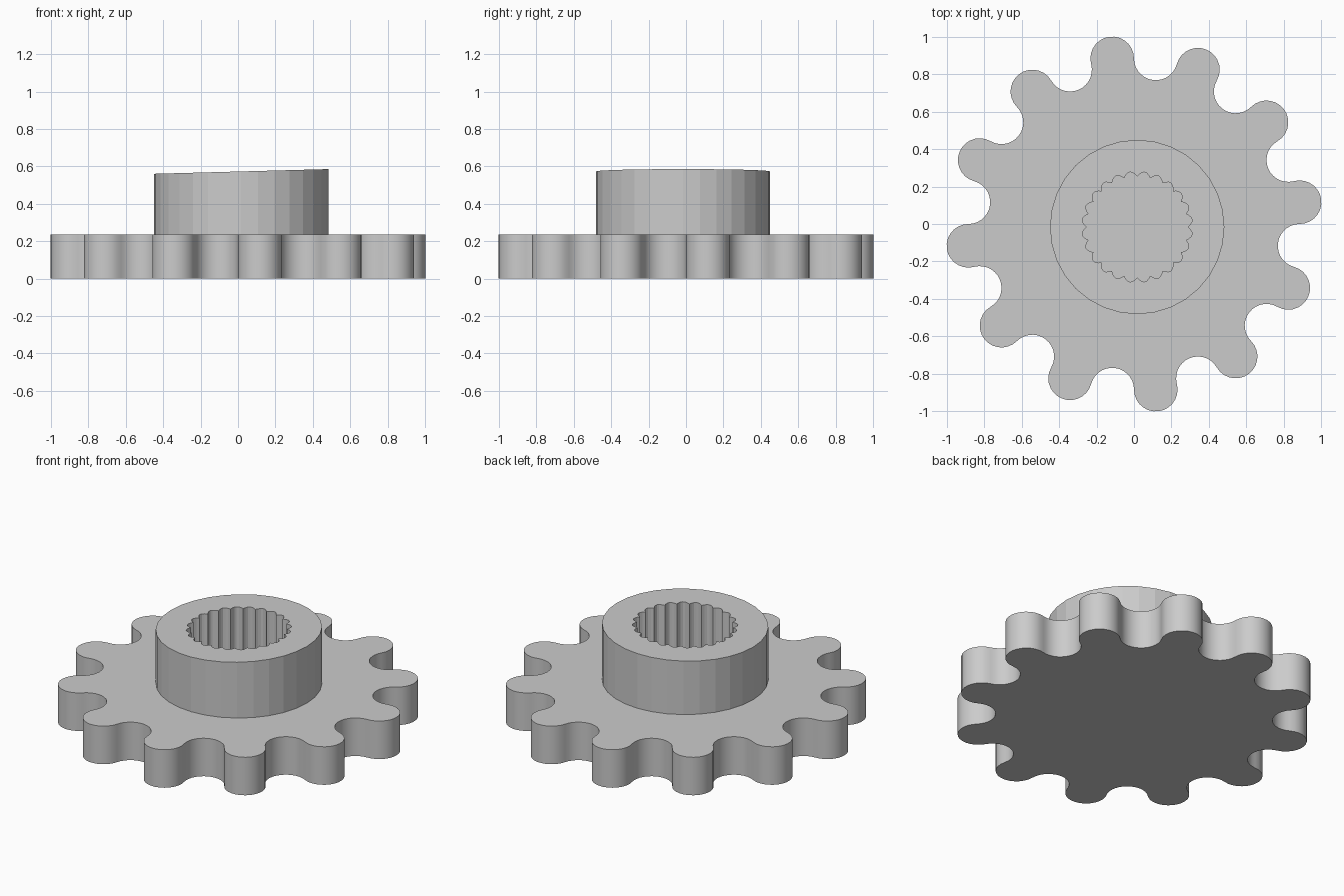
import bpy
import bmesh
from math import sin, cos, pi, radians, hypot

old = bpy.data.objects.get("Cube")
if old:
    bpy.data.objects.remove(old, do_unlink=True)

steel = bpy.data.materials.new("grey steel")
steel.use_nodes = True
colour = (0.6, 0.6, 0.6, 1)
steel.diffuse_color = colour
steel.node_tree.nodes["Principled BSDF"].inputs["Base Color"].default_value = colour


def finish(bm, name):
    bmesh.ops.recalc_face_normals(bm, faces=bm.faces)
    mesh = bpy.data.meshes.new(name)
    bm.to_mesh(mesh)
    bm.free()
    mesh.materials.append(steel)
    obj = bpy.data.objects.new(name, mesh)
    bpy.context.collection.objects.link(obj)
    return obj


def extrude(bm, outline, z0, z1):
    """Raise a closed outline into a capped solid."""
    face = bm.faces.new([bm.verts.new((x, y, z0)) for x, y in outline])
    top = bmesh.ops.extrude_face_region(bm, geom=[face], use_keep_orig=True)
    for v in top["geom"]:
        if isinstance(v, bmesh.types.BMVert):
            v.co.z = z1


def circle(radius, count, centre=(0, 0)):
    return [(centre[0] + radius * cos(2 * pi * i / count),
             centre[1] + radius * sin(2 * pi * i / count)) for i in range(count)]


# Toothed plate: tangent arcs alternate between round tips and round valleys
TEETH, PITCH, PLATE_TOP, STEPS = 12, 0.893, 0.235, 14
half = pi / TEETH
arc_radius = PITCH * sin(half / 2)
outline = []
for k in range(TEETH * 2):
    a = radians(7.5) + k * half
    tip = k % 2 == 0
    sweep = pi / 2 + (half / 2 if tip else -half / 2)
    for i in range(STEPS):
        t = -sweep + 2 * sweep * i / STEPS
        b = a + t if tip else a + pi - t
        outline.append((PITCH * cos(a) + arc_radius * cos(b),
                        PITCH * sin(a) + arc_radius * sin(b)))
bm = bmesh.new()
extrude(bm, outline, 0, PLATE_TOP)
plate = finish(bm, "toothed_plate")

# Hub: round collar with a sloping rim
CENTRE = (0.017, -0.016)
bm = bmesh.new()
extrude(bm, circle(0.466, 32, CENTRE), PLATE_TOP - 0.02, 0.573)
for v in bm.verts:
    if v.co.z > 0.5:
        v.co.z += 0.027 * (v.co.x - CENTRE[0])
hub = finish(bm, "hub")

# Splined bore: scalloped grooves between narrow ridges, cut through the hub
GROOVES, PER = 24, 6
bore = []
for i in range(GROOVES * PER):
    a = 2 * pi * i / (GROOVES * PER)
    r = 0.27 + 0.026 * abs(sin(a * GROOVES / 2))
    bore.append((CENTRE[0] + r * cos(a), CENTRE[1] + r * sin(a)))
bm = bmesh.new()
extrude(bm, bore, 0.1, 0.8)
cutter = finish(bm, "bore_cutter")
cutter.hide_render = True
cutter.hide_viewport = True
cut = hub.modifiers.new("splined bore", "BOOLEAN")
cut.operation = "DIFFERENCE"
cut.solver = "EXACT"
cut.object = cutter

# Smooth the rounded teeth, keep rims crisp
bpy.ops.object.select_all(action="DESELECT")
plate.select_set(True)
bpy.context.view_layer.objects.active = plate
bpy.ops.object.shade_smooth_by_angle(angle=radians(30))
